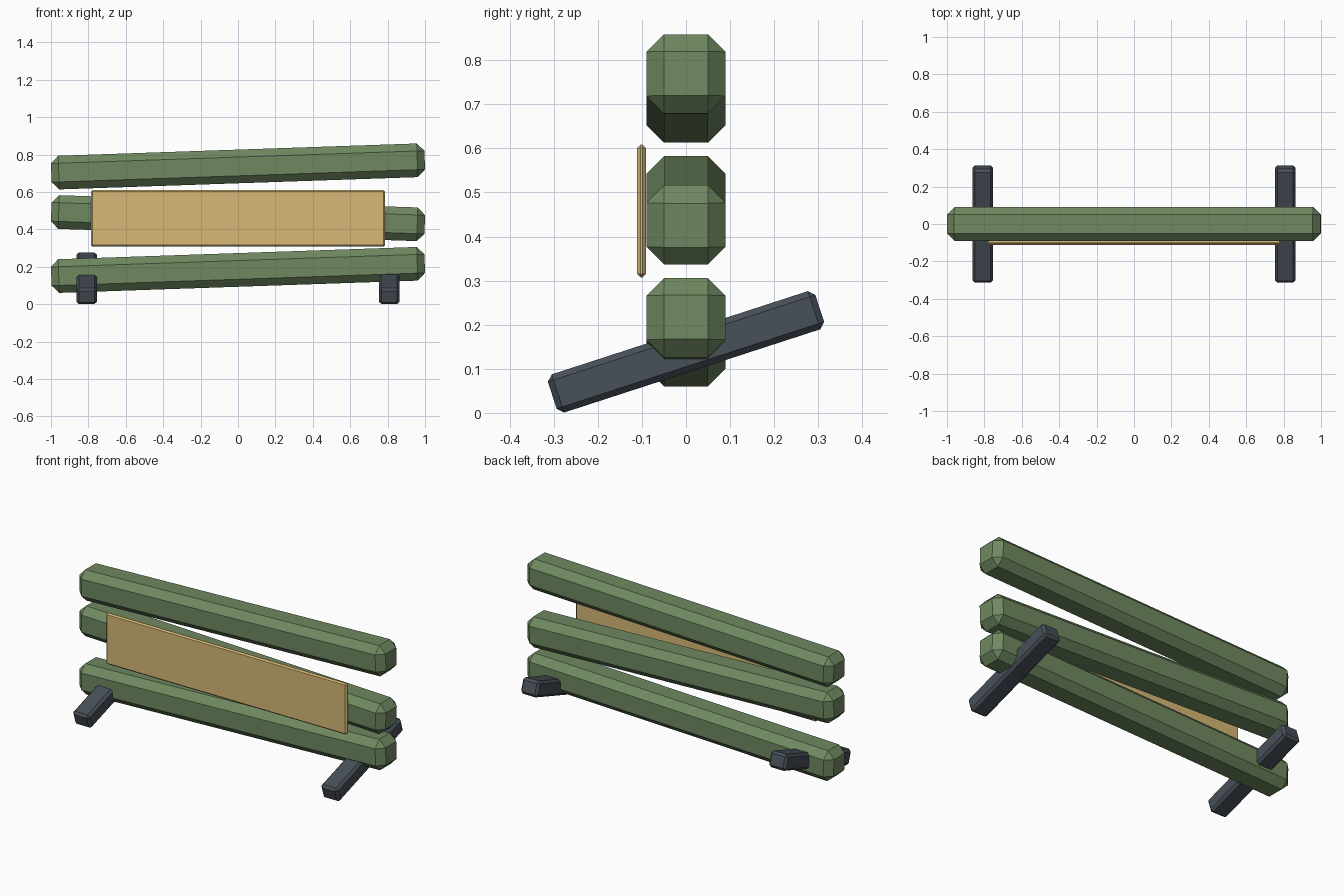
import bpy
import bmesh
from math import radians
from mathutils import Matrix

if "Cube" in bpy.data.objects:
    bpy.data.objects.remove(bpy.data.objects["Cube"])


def material(name, rgb):
    m = bpy.data.materials.new(name)
    m.diffuse_color = (*rgb, 1.0)
    m.use_nodes = True
    m.node_tree.nodes["Principled BSDF"].inputs["Base Color"].default_value = m.diffuse_color
    return m


def chamfered_box(name, size, loc, chamfer, mat, angle=0.0, axis='X'):
    """Flat-shaded box with single-segment chamfers, tilted about one axis."""
    bm = bmesh.new()
    bmesh.ops.create_cube(bm, size=1.0, matrix=Matrix.Diagonal((*size, 1.0)))
    bmesh.ops.bevel(bm, geom=bm.edges[:], offset=chamfer, offset_type='OFFSET',
                    segments=1, profile=0.5, affect='EDGES')
    me = bpy.data.meshes.new(name)
    bm.to_mesh(me)
    bm.free()
    me.materials.append(mat)
    ob = bpy.data.objects.new(name, me)
    ob.matrix_world = Matrix.Translation(loc) @ Matrix.Rotation(angle, 4, axis)
    bpy.context.collection.objects.link(ob)
    return ob


green = material("beam_green", (0.16, 0.25, 0.12))
tan = material("panel_tan", (0.68, 0.48, 0.18))
slate = material("foot_slate", (0.065, 0.08, 0.10))

# Three stacked beams, alternately tilted (negative Y rotation lifts the right end)
for name, z, tilt in (("lower_beam", 0.183, -0.0342),
                      ("middle_beam", 0.4597, 0.0342),
                      ("upper_beam", 0.7362, -0.0342)):
    chamfered_box(name, (1.998, 0.18, 0.18), (0, 0, z), 0.04, green, tilt, 'Y')

# Thin front panel
chamfered_box("front_panel", (1.57, 0.02, 0.302), (0, -0.101, 0.458), 0.008, tan)

# Slanted feet crossing under the lower beam
for side, x in (("left", -0.809), ("right", 0.809)):
    chamfered_box(side + "_foot", (0.11, 0.638, 0.091), (x, 0, 0.1385), 0.0135,
                  slate, radians(18), 'X')
